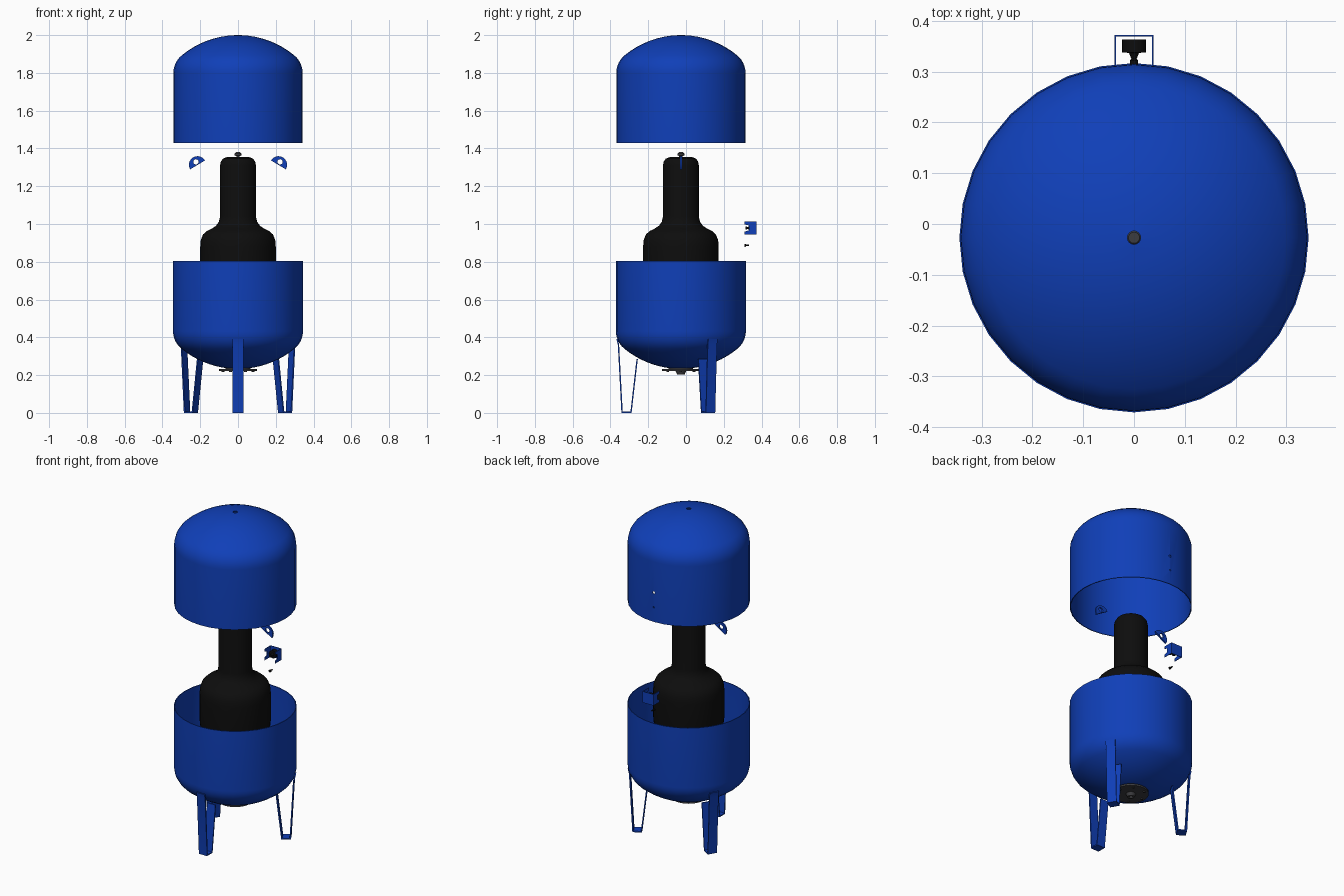
import bpy, bmesh
from math import pi, sin, cos, asin, sqrt, radians
from mathutils import Matrix

if "Cube" in bpy.data.objects:
    bpy.data.objects.remove(bpy.data.objects["Cube"])

CY = -0.027  # y of the tank axis
AXIS = Matrix.Translation((0, CY, 0))


def material(name, rgb):
    m = bpy.data.materials.new(name)
    m.diffuse_color = (*rgb, 1)
    m.use_nodes = True
    m.node_tree.nodes["Principled BSDF"].inputs["Base Color"].default_value = m.diffuse_color
    return m


BLUE = material("blue_paint", (0.005, 0.05, 0.48))
BLACK = material("black_rubber", (0.004, 0.004, 0.004))
STEEL = material("dark_steel", (0.045, 0.045, 0.05))


def finish(name, bm, matrix, mat):
    bmesh.ops.recalc_face_normals(bm, faces=bm.faces)
    bm.transform(matrix)
    me = bpy.data.meshes.new(name)
    bm.to_mesh(me)
    bm.free()
    ob = bpy.data.objects.new(name, me)
    bpy.context.collection.objects.link(ob)
    if mat:
        me.materials.append(mat)
    smooth(ob)
    return ob


def smooth(ob):
    bpy.ops.object.select_all(action='DESELECT')
    ob.select_set(True)
    bpy.context.view_layer.objects.active = ob
    bpy.ops.object.shade_smooth_by_angle(angle=radians(32))


def lathe(name, profile, mat, matrix=AXIS, n=32, closed=False):
    """Revolve (radius, z) points around z; closed joins last point to first."""
    bm = bmesh.new()
    rings = []
    for r, z in profile:
        if r < 1e-6:
            rings.append([bm.verts.new((0, 0, z))] * n)
        else:
            rings.append([bm.verts.new((r * cos(2 * pi * i / n), r * sin(2 * pi * i / n), z))
                          for i in range(n)])
    pairs = list(zip(rings, rings[1:])) + ([(rings[-1], rings[0])] if closed else [])
    for a, b in pairs:
        for i in range(n):
            j = (i + 1) % n
            bm.faces.new(list(dict.fromkeys((a[i], a[j], b[j], b[i]))))
    return finish(name, bm, matrix, mat)


def prism(name, pts, width, mat, matrix):
    """Polygon in local xz, extruded symmetrically along local y."""
    bm = bmesh.new()
    a, b = ([bm.verts.new((u, s * width / 2, v)) for u, v in pts] for s in (-1, 1))
    bm.faces.new(a)
    bm.faces.new(b[::-1])
    for i in range(len(pts)):
        j = (i + 1) % len(pts)
        bm.faces.new((a[i], a[j], b[j], b[i]))
    return finish(name, bm, matrix, mat)


def drill(ob, x, y, z, r, length=0.1):
    """Cut a round hole along y."""
    cutter = lathe("hole_cutter", [(0, -length / 2), (r, -length / 2), (r, length / 2), (0, length / 2)],
                   None, Matrix.Translation((x, y, z)) @ Matrix.Rotation(-pi / 2, 4, 'X'), 16)
    cutter.hide_render = True
    mod = ob.modifiers.new("hole", 'BOOLEAN')
    mod.operation, mod.solver, mod.object = 'DIFFERENCE', 'EXACT', cutter
    bpy.context.view_layer.objects.active = ob
    bpy.ops.object.modifier_apply(modifier=mod.name)
    bpy.data.objects.remove(cutter)
    smooth(ob)


def shell_profile(a, hole, t=0.005, h=0.2, wall=0.37, k=0.12):
    """Dished shell wall: open rim at z=0, crown with a hole at z=wall+h."""
    def skin(a, h, k):
        R = (k * k - h * h - (a - k) ** 2) / (2 * (k - h))
        phi = asin((a - k) / (R - k))
        zc = wall + h - R
        pts = [(a, 0), (a, wall)]
        pts += [(a - k + k * cos(q), wall + k * sin(q))
                for q in ((pi / 2 - phi) * i / 6 for i in range(1, 7))]
        start = asin(hole / R)
        pts += [(R * sin(q), zc + R * cos(q))
                for q in (phi + (start - phi) * i / 8 for i in range(1, 9))]
        return pts
    return skin(a, h, k) + skin(a - t, h - t, k - t)[::-1]


# Tank shells
upper = lathe("upper_shell", [(r, 1.43 + z) for r, z in shell_profile(0.342, 0.013)], BLUE, closed=True)
drill(upper, 0, 0.31, 1.61, 0.008)
drill(upper, 0, 0.31, 1.52, 0.005)
lathe("lower_shell", [(r, 0.803 - z) for r, z in shell_profile(0.344, 0.05)], BLUE, closed=True)

# Rubber bladder, symmetric about the tank joint
half = [(0.2, 0.08), (0.197, 0.115), (0.185, 0.145), (0.165, 0.163), (0.14, 0.175),
        (0.117, 0.19), (0.101, 0.212), (0.095, 0.24), (0.095, 0.51), (0.091, 0.53),
        (0.08, 0.546), (0.06, 0.554), (0, 0.554)]
lathe("bladder", [(r, 0.8 - z) for r, z in half[::-1]] + [(r, 0.8 + z) for r, z in half], BLACK)

# Top nipple
lathe("top_nipple", [(0, 1.35), (0.009, 1.35), (0.009, 1.36), (0.018, 1.363), (0.018, 1.372),
                     (0.011, 1.38), (0, 1.38)], STEEL, n=16)

# Bottom flange with pipe stub and bolts
lathe("bottom_flange", [(0, 0.26), (0.065, 0.255), (0.065, 0.233), (0.1, 0.233), (0.1, 0.222),
                        (0.028, 0.222), (0.02, 0.203), (0.011, 0.203), (0.011, 0.225), (0, 0.225)], STEEL)
for i in range(6):
    lathe("flange_bolt", [(0, 0.222), (0.008, 0.222), (0.008, 0.217), (0, 0.217)], STEEL,
          AXIS @ Matrix.Rotation(i * pi / 3, 4, 'Z') @ Matrix.Translation((0.08, 0, 0)), 6)

# Strap legs: one at the front, two at the back
strap = [(0.341, 0.39), (0.334, 0.36), (0.315, 0), (0.261, 0), (0.228, 0.285),
         (0.235, 0.285), (0.267, 0.007), (0.308, 0.007), (0.327, 0.36), (0.333, 0.39)]
for name, ang in (("front_leg", -90), ("back_right_leg", 30), ("back_left_leg", 150)):
    prism(name, strap, 0.056, BLUE, AXIS @ Matrix.Rotation(radians(ang), 4, 'Z'))

# Half-round lifting lugs
for name, s in (("right_lug", 1), ("left_lug", -1)):
    arc = [(0.046 * cos(pi * i / 16), 0.046 * sin(pi * i / 16)) for i in range(17)]
    tilt = Matrix.Rotation(s * radians(31), 4, 'Y')
    lug = prism(name, arc, 0.01, BLUE, Matrix.Translation((s * 0.214, CY, 1.313)) @ tilt)
    drill(lug, s * 0.223, CY, 1.329, 0.014)

# Valve guard: two notched cheeks and an outer plate
turn = Matrix.Rotation(pi / 2, 4, 'Z')
cheek = [(0.311, 0.944), (0.372, 0.944), (0.372, 1.013), (0.311, 1.013), (0.311, 0.998),
         (0.333, 0.992), (0.333, 0.966), (0.311, 0.96)]
for name, s in (("guard_right_cheek", 1), ("guard_left_cheek", -1)):
    prism(name, cheek, 0.003, BLUE, Matrix.Translation((s * 0.0365, 0, 0)) @ turn)
prism("guard_plate", [(-0.035, 0.944), (0.035, 0.944), (0.035, 1.013), (-0.035, 1.013)],
      0.003, BLUE, Matrix.Translation((0, 0.3705, 0)))

# Air valve and small screw below it
to_y = Matrix.Rotation(-pi / 2, 4, 'X')
lathe("air_valve", [(0, 0.314), (0.008, 0.314), (0.008, 0.322), (0.005, 0.325), (0.01, 0.337),
                    (0.024, 0.338), (0.024, 0.363), (0, 0.363)], BLACK,
      Matrix.Translation((0, 0, 0.979)) @ to_y, 16)
lathe("guard_screw", [(0, 0.31), (0.008, 0.31), (0.008, 0.316), (0.004, 0.318), (0.004, 0.334), (0, 0.334)],
      BLACK, Matrix.Translation((0, 0, 0.887)) @ to_y, 12)
